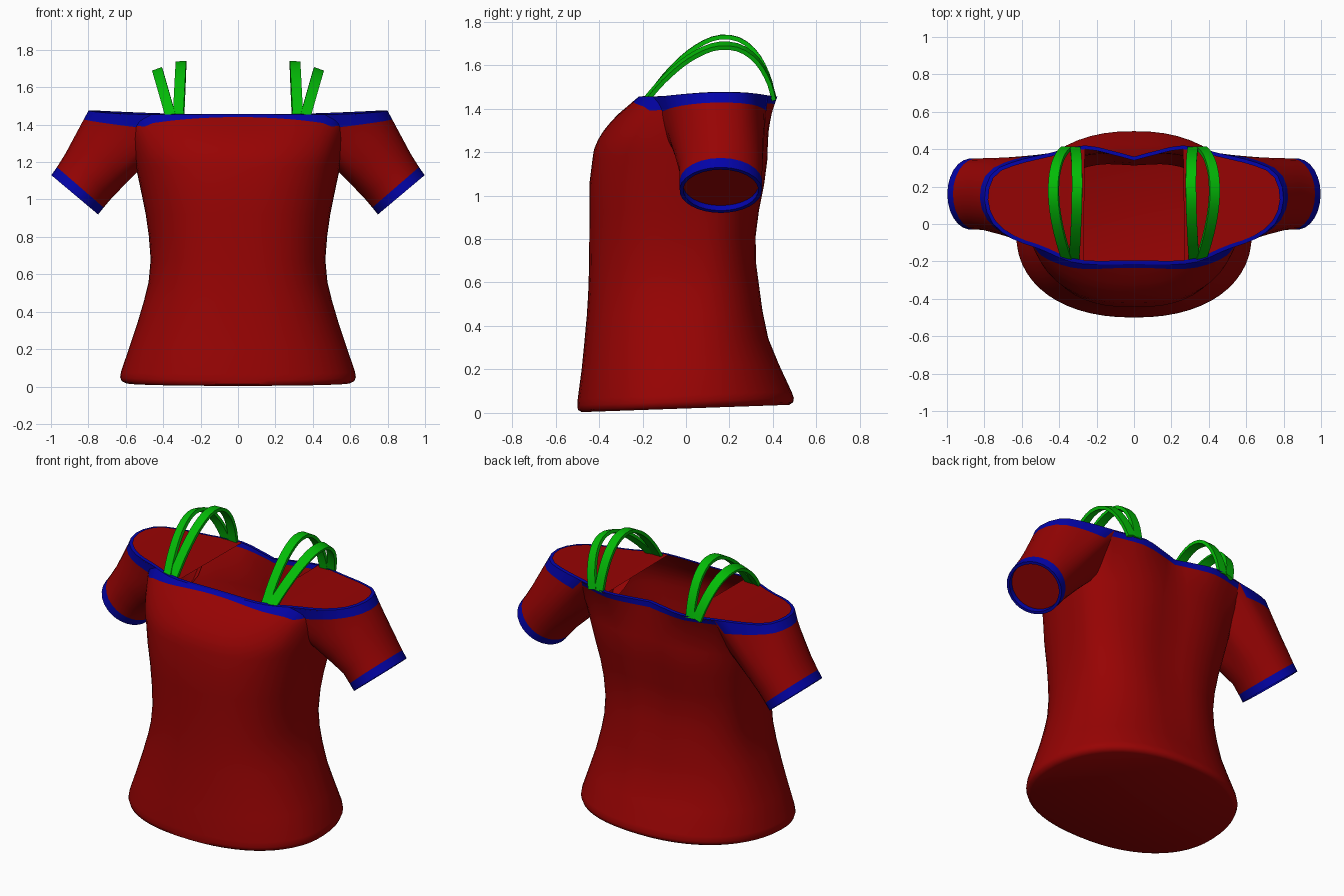
import bpy, bmesh, math
from mathutils import Vector

if "Cube" in bpy.data.objects:
    bpy.data.objects.remove(bpy.data.objects["Cube"])


def material(name, rgb):
    m = bpy.data.materials.new(name)
    m.diffuse_color = (*rgb, 1)
    m.use_nodes = True
    m.node_tree.nodes["Principled BSDF"].inputs["Base Color"].default_value = m.diffuse_color
    return m


RED = material("red cloth", (0.31, 0.001, 0.001))
BLUE = material("blue trim", (0.001, 0.001, 0.39))
GREEN = material("green strap", (0.001, 0.5, 0.002))


def finish(name, bm, mats, angle=50):
    bmesh.ops.recalc_face_normals(bm, faces=bm.faces)
    me = bpy.data.meshes.new(name)
    bm.to_mesh(me)
    bm.free()
    for m in mats:
        me.materials.append(m)
    for p in me.polygons:
        p.use_smooth = True
    me.set_sharp_from_angle(angle=math.radians(angle))
    ob = bpy.data.objects.new(name, me)
    bpy.context.collection.objects.link(ob)
    return ob


def loft(rings, cap_start=False, cap_end=False, trim=lambda k, i: False):
    """Skin closed rings of equal length; trim(strip, side) picks material 1."""
    bm = bmesh.new()
    vs = [[bm.verts.new(p) for p in r] for r in rings]
    n = len(rings[0])
    for k in range(len(vs) - 1):
        for i in range(n):
            j = (i + 1) % n
            f = bm.faces.new((vs[k][i], vs[k][j], vs[k + 1][j], vs[k + 1][i]))
            f.material_index = int(trim(k, i))
    if cap_start:
        bm.faces.new(vs[0])
    if cap_end:
        bm.faces.new(vs[-1])
    return bm


def spline(pts, count):
    """Smooth curve through points, resampled evenly by length."""
    p = [Vector(q) for q in pts]
    p = [2 * p[0] - p[1]] + p + [2 * p[-1] - p[-2]]
    fine = []
    for k in range(1, len(p) - 2):
        a, b, c, d = p[k - 1:k + 3]
        for s in range(16):
            t = s / 16
            fine.append(0.5 * (2 * b + (c - a) * t + (2 * a - 5 * b + 4 * c - d) * t * t
                               + (3 * b - a - 3 * c + d) * t ** 3))
    fine.append(p[-2])
    acc = [0]
    for a, b in zip(fine, fine[1:]):
        acc.append(acc[-1] + (b - a).length)
    out, k = [], 0
    for i in range(count):
        s = acc[-1] * i / (count - 1)
        while k < len(acc) - 2 and acc[k + 1] < s:
            k += 1
        out.append(fine[k].lerp(fine[k + 1], (s - acc[k]) / (acc[k + 1] - acc[k])))
    return out


def close(half):
    """Mirror a front-to-back half outline into a full ring."""
    return half + [Vector((-q.x, q.y, q.z)) for q in half[-2:0:-1]]


H = 29  # points on half a body ring

# neckline: front centre, round the shoulder, to the back notch
neck = spline([(0, -.215, 1.455), (.3, -.21, 1.455), (.5, -.135, 1.455), (.65, -.08, 1.46),
               (.76, .01, 1.468), (.8, .14, 1.475), (.76, .27, 1.473), (.65, .33, 1.468),
               (.45, .38, 1.46), (.27, .42, 1.455), (.13, .395, 1.45), (0, .36, 1.445)], H)

# torso levels: height, half width, front y, back y
levels = [(.003, .60, -.48, .475), (.014, .622, -.497, .493), (.035, .63, -.50, .497),
          (.065, .625, -.498, .487), (.2, .58, -.48, .43), (.32, .54, -.468, .385),
          (.45, .502, -.456, .36), (.55, .478, -.45, .348), (.67, .467, -.446, .333),
          (.8, .477, -.445, .33), (.92, .494, -.445, .345), (1.05, .52, -.445, .37),
          (1.17, .545, -.43, .385)]


def torso_half(z, w, front, back):
    u = z / 1.17
    cy = -.05 + .13 * u
    power = .9 - .1 * min(1, u * 1.7)      # squarer above the hem
    out = []
    for i in range(H):
        a = math.pi * i / (H - 1)
        s, c = max(math.sin(a), 0), math.cos(a)
        x = w * s ** power
        e = abs(c) ** power
        y = cy + (front - cy) * e if c > 0 else cy + (back - cy) * e
        if c < 0:
            y -= .025 * u * math.exp(-(x / .12) ** 2)   # spine groove
        out.append(Vector((0 if i in (0, H - 1) else x, y, z + .035 * (y + .5) * (1 - u))))
    return out


halves = [torso_half(*l) for l in levels]
chest = halves[-1]
# the torso top stays tucked inside the sleeves beyond x = 0.5
top = [Vector((q.x if q.x < .5 else .5 + (q.x - .5) * .35, q.y,
               q.z - (.02 if q.x > .52 else 0))) for q in neck]


def band(q):
    """Blend value of the trim's lower edge: thin at the front centre."""
    return .88 if q.y > .15 else .95 - .12 * min(1, (q.x / .48) ** 2)


for t in (.15, .3, .45, .6, .73, None, 1):
    row = []
    for a, b in zip(chest, top):
        s = band(b) if t is None else t
        row.append(Vector((a.x + (b.x - a.x) * s, a.y + (b.y - a.y) * s ** 1.8,
                           a.z + (b.z - a.z) * s)))
    halves.append(row)
last = len(halves) - 2
side_pts = [i for i, q in enumerate(neck) if q.x > .45]
finish("torso", loft([close(h) for h in halves], True,
                     trim=lambda k, i: k == last), [RED, BLUE])

# narrow flat rim inside the neckline
inner = []
for i, q in enumerate(neck):
    tan = neck[min(i + 1, H - 1)] - neck[max(i - 1, 0)]
    if i in (0, H - 1):
        tan = Vector((1 if i == 0 else -1, 0, 0))
    n = Vector((-tan.y, tan.x, 0)).normalized()
    inner.append(q + n * .02 + Vector((0, 0, .002)))
finish("neckline_rim", loft([close(neck), close(inner)]), [BLUE])

# sleeve root: neckline arc above, hidden arc inside the torso below
arc = [neck[i] for i in side_pts]
A = len(arc)
under = spline([arc[-1], (.45, .285, 1.3), (.47, .24, 1.22), (.50, .14, 1.19),
                (.48, .0, 1.21), (.46, -.12, 1.3), arc[0]], 15)[1:-1]
root = arc + under
angles = [math.radians(-100 + 200 * i / (A - 1)) for i in range(A)]
angles += [math.radians(100 + 160 * (i + 1) / (len(under) + 1)) for i in range(len(under))]


def oval(cx, cz, hx, hz, d):
    return [Vector((cx + hx * math.cos(a), .16 + d * math.sin(a), cz + hz * math.cos(a)))
            for a in angles]


upper = oval(.80, 1.125, .124, .118, .192)
cuff = oval(.843, 1.065, .125, .108, .19)
end = oval(.873, 1.025, .125, .105, .19)
lip = oval(.873, 1.025, .112, .094, .173)
floor = oval(.855, 1.048, .112, .094, .173)


def between(t):
    return [Vector((a.x + (b.x - a.x) * t, a.y + (b.y - a.y) * t ** .75,
                    a.z + (b.z - a.z) * t)) for a, b in zip(root, upper)]


def sleeve_trim(k, i):
    return (k == 0 and i < A - 1) or k in (5, 6, 7)


rings = [root, between(.2), between(.45), between(.72), upper, cuff, end, lip, floor]
for side, label in ((1, "right"), (-1, "left")):
    flip = [[Vector((side * q.x, q.y, q.z)) for q in r] for r in rings]
    finish(label + "_sleeve", loft(flip, cap_end=True, trim=sleeve_trim), [RED, BLUE])

    # flat shoulder panel closing the neckline beside the central opening
    bm = bmesh.new()
    vs = [bm.verts.new((side * q.x, q.y, q.z - .006)) for q in neck if q.x > .25]
    a, b = 0, len(vs) - 1
    while b - a > 2:
        bm.faces.new((vs[a], vs[a + 1], vs[b - 1], vs[b]))
        a, b = a + 1, b - 1
    if b - a == 2:
        bm.faces.new((vs[a], vs[a + 1], vs[b]))
    finish(label + "_shoulder_panel", bm, [RED])

# straps: arched ribbons, two on each side
arch = [(-.18, 0), (-.1, .37), (0, .72), (.1, .94), (.18, 1), (.26, .93), (.33, .7),
        (.38, .35), (.405, 0)]


def strap(name, side, x_front, x_top, x_back, rise, lean):
    pts = []
    for y, h in arch:
        base = x_front + (x_back - x_front) * (y + .18) / .585
        mid = (x_front + x_back) / 2
        pts.append((side * (base + (x_top - mid) * h), y, 1.445 + rise * h))
    path = spline(pts, 22)
    across = Vector((side * math.cos(lean), 0, -math.sin(lean)))
    rings = []
    for i, p in enumerate(path):
        tan = (path[min(i + 1, 21)] - path[max(i - 1, 0)]).normalized()
        wide = (across - tan * across.dot(tan)).normalized()
        thick = tan.cross(wide) * .01
        wide = wide * .028
        rings.append([p + wide + thick, p - wide + thick, p - wide - thick, p + wide - thick])
    finish(name, loft(rings, True, True), [GREEN], 40)


for side, label in ((1, "right"), (-1, "left")):
    strap(label + "_inner_strap", side, .32, .305, .315, .285, 0.03)
    strap(label + "_outer_strap", side, .36, .43, .36, .245, 0.35)
